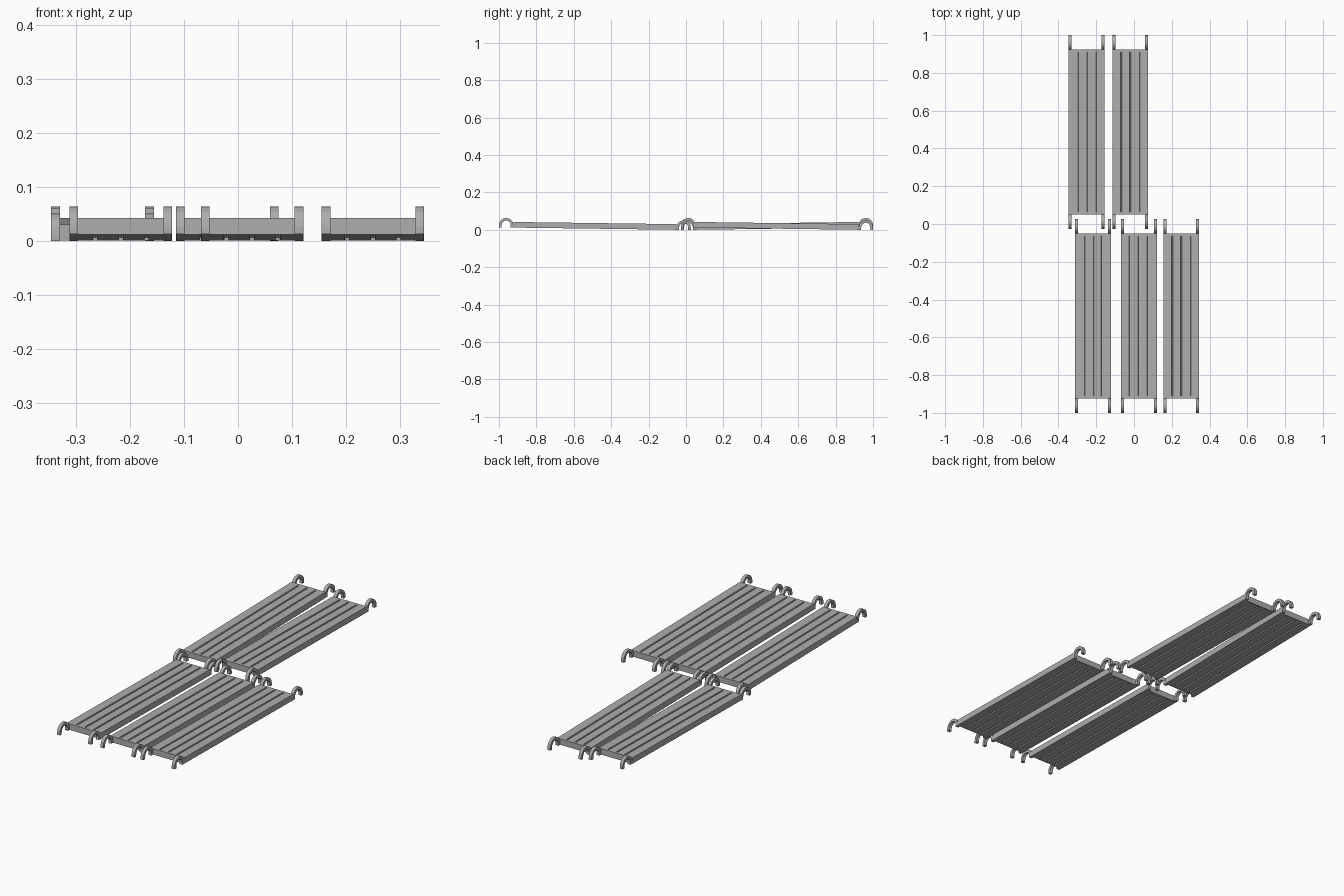
import bpy, bmesh, math
from mathutils import Matrix, Vector

if "Cube" in bpy.data.objects:
    bpy.data.objects.remove(bpy.data.objects["Cube"])

WIDTH, LENGTH, THICK = 0.19, 0.872, 0.030
HOOK_W, HOOK_R, HOOK_T = 0.016, 0.0385, 0.014
TILT = math.atan(0.0117 / LENGTH)

steel = bpy.data.materials.new("galvanised grey")
steel.diffuse_color = (0.42, 0.42, 0.42, 1)
steel.use_nodes = True
steel.node_tree.nodes["Principled BSDF"].inputs["Base Color"].default_value = steel.diffuse_color


def finish(bm, name, matrix):
    bmesh.ops.recalc_face_normals(bm, faces=bm.faces[:])
    mesh = bpy.data.meshes.new(name)
    bm.to_mesh(mesh)
    bm.free()
    mesh.materials.append(steel)
    obj = bpy.data.objects.new(name, mesh)
    obj.matrix_world = matrix
    bpy.context.collection.objects.link(obj)


def deck(name, matrix):
    """Slab with three long grooves pressed into both faces."""
    bm = bmesh.new()
    bmesh.ops.create_cube(bm, size=1, matrix=Matrix.Diagonal((WIDTH, LENGTH, THICK, 1)))
    groove_x = [-WIDTH / 4, 0, WIDTH / 4]
    half, end = 0.004, LENGTH / 2 - 0.012
    cuts = [((x + s * half, 0, 0), (1, 0, 0)) for x in groove_x for s in (-1, 1)]
    cuts += [((0, s * end, 0), (0, 1, 0)) for s in (-1, 1)]
    for co, no in cuts:
        bmesh.ops.bisect_plane(bm, geom=bm.verts[:] + bm.edges[:] + bm.faces[:],
                               plane_co=co, plane_no=no)
    bm.normal_update()
    grooves = []
    for f in bm.faces:
        c = f.calc_center_median()
        if abs(f.normal.z) > 0.9 and abs(c.y) < 0.1 and min(abs(c.x - x) for x in groove_x) < 0.001:
            grooves.append((f, c.copy(), f.normal.z))
    for f, c, side in grooves:
        new = bmesh.ops.extrude_discrete_faces(bm, faces=[f])["faces"][0]
        for v in new.verts:
            v.co.z -= side * 0.006
            v.co.x = c.x + (v.co.x - c.x) * 0.6
    finish(bm, name, matrix)


def hook(name, matrix, x, end):
    """Flat bar bent into a half circle with two short straight legs."""
    bm = bmesh.new()
    cy, cz = LENGTH / 2 + HOOK_R, 0.036 - HOOK_R
    path = [(-1, 0, -0.0125)]
    path += [(-math.cos(math.pi * i / 8), math.sin(math.pi * i / 8), 0) for i in range(9)]
    path += [(1, 0, -0.0125)]
    rings = []
    for c, s, drop in path:
        ring = []
        for r, dx in ((HOOK_R, -1), (HOOK_R, 1), (HOOK_R - HOOK_T, 1), (HOOK_R - HOOK_T, -1)):
            ring.append(bm.verts.new((x + dx * HOOK_W / 2, end * (cy + c * r), cz + s * r + drop)))
        rings.append(ring)
    for a, b in zip(rings, rings[1:]):
        for i in range(4):
            j = (i + 1) % 4
            bm.faces.new((a[i], a[j], b[j], b[i]))
    bm.faces.new(rings[0])
    bm.faces.new(rings[-1])
    finish(bm, name, matrix)


# Plank centres, and which end is raised (-1 front, 1 back)
planks = [(-0.217, -0.487, -1), (0.026, -0.487, -1), (0.250, -0.487, -1),
          (-0.251, 0.487, 1), (-0.020, 0.487, -1)]
for n, (px, py, raised) in enumerate(planks, 1):
    place = (Matrix.Translation((px, py, THICK / 2 + 0.0060))
             @ Matrix.Rotation(raised * TILT, 4, 'X'))
    deck(f"plank_{n}", place)
    for end, label in ((-1, "front"), (1, "back")):
        for side, where in ((-1, "left"), (1, "right")):
            hook(f"hook_{n}_{label}_{where}", place, side * (WIDTH - HOOK_W) / 2, end)
